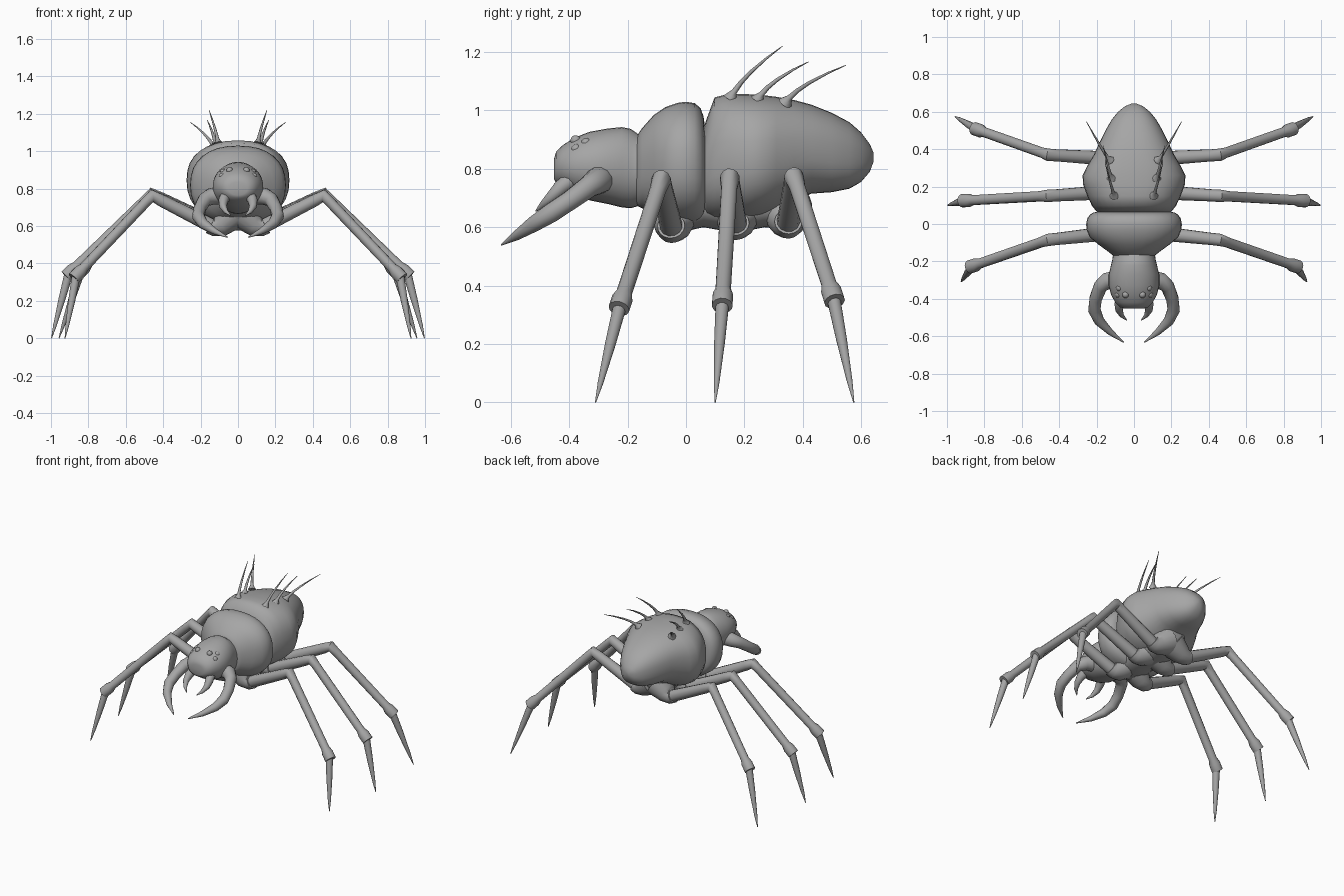
import bpy, bmesh, math
from mathutils import Vector

mat = bpy.data.materials.new("grey shell")
mat.diffuse_color = (0.38, 0.38, 0.38, 1)


def finish(name, bm, mirror=False, angle=40):
    """Turn a bmesh into a smooth-shaded object, optionally mirrored across x."""
    bmesh.ops.recalc_face_normals(bm, faces=bm.faces)
    me = bpy.data.meshes.new(name)
    bm.to_mesh(me)
    bm.free()
    me.materials.append(mat)
    ob = bpy.data.objects.new(name, me)
    bpy.context.collection.objects.link(ob)
    if mirror:
        ob.modifiers.new("Mirror", 'MIRROR')
    bpy.ops.object.select_all(action='DESELECT')
    ob.select_set(True)
    bpy.context.view_layer.objects.active = ob
    bpy.ops.object.shade_smooth_by_angle(angle=math.radians(angle))
    return ob


def bridge(bm, rings):
    """Skin a list of vertex-coordinate rings and cap both ends."""
    vs = [[bm.verts.new(p) for p in r] for r in rings]
    n = len(vs[0])
    for a, b in zip(vs, vs[1:]):
        for i in range(n):
            j = (i + 1) % n
            bm.faces.new((a[i], a[j], b[j], b[i]))
    bm.faces.new(vs[0])
    bm.faces.new(vs[-1])


def body(name, sections, power=2.4, n=32):
    """Loft rounded sections along y: (y, half width, top z, bottom z)."""
    bm = bmesh.new()
    e = 2 / power
    rings = []
    for y, w, zt, zb in sections:
        ring = []
        for i in range(n):
            t = 2 * math.pi * i / n
            c, s = math.cos(t), math.sin(t)
            ring.append((w * math.copysign(abs(c) ** e, c), y,
                         (zt + zb) / 2 + (zt - zb) / 2 * math.copysign(abs(s) ** e, s)))
        rings.append(ring)
    bridge(bm, rings)
    return finish(name, bm, angle=60)


def tube(bm, points, n=12):
    """Round tube through points (x, y, z, radius)."""
    ps = [Vector(p[:3]) for p in points]
    up = None
    rings = []
    for i, p in enumerate(ps):
        d = Vector()
        if i > 0:
            d += (p - ps[i - 1]).normalized()
        if i < len(ps) - 1:
            d += (ps[i + 1] - p).normalized()
        d.normalize()
        if up is None:
            up = d.orthogonal()
        up = (up - d * up.dot(d)).normalized()
        side = d.cross(up)
        rings.append([p + points[i][3] * (math.cos(2 * math.pi * k / n) * up
                      + math.sin(2 * math.pi * k / n) * side) for k in range(n)])
    bridge(bm, rings)


# abdomen
body("abdomen", [
    (0.060, 0.19, 0.94, 0.65), (0.072, 0.205, 0.975, 0.63), (0.098, 0.225, 1.045, 0.62),
    (0.15, 0.25, 1.058, 0.62), (0.21, 0.272, 1.056, 0.625), (0.26, 0.275, 1.053, 0.635),
    (0.31, 0.25, 1.047, 0.655), (0.37, 0.215, 1.036, 0.69), (0.43, 0.187, 1.02, 0.715),
    (0.50, 0.153, 0.992, 0.72), (0.56, 0.118, 0.96, 0.732), (0.60, 0.085, 0.925, 0.755),
    (0.63, 0.048, 0.885, 0.79), (0.643, 0.015, 0.855, 0.825)])

# thorax
body("thorax", [
    (-0.17, 0.11, 0.91, 0.675), (-0.15, 0.135, 0.94, 0.665), (-0.11, 0.19, 0.985, 0.64),
    (-0.07, 0.237, 1.012, 0.62), (-0.03, 0.254, 1.026, 0.61), (0.0, 0.256, 1.03, 0.61),
    (0.03, 0.25, 1.025, 0.61), (0.05, 0.235, 1.008, 0.62), (0.06, 0.22, 0.98, 0.63),
    (0.066, 0.195, 0.94, 0.65)], power=2.3)

# head
body("head", [
    (-0.452, 0.05, 0.835, 0.765), (-0.445, 0.075, 0.86, 0.75), (-0.42, 0.10, 0.883, 0.735),
    (-0.38, 0.122, 0.908, 0.71), (-0.33, 0.135, 0.927, 0.692), (-0.27, 0.135, 0.938, 0.68),
    (-0.22, 0.123, 0.943, 0.668), (-0.19, 0.116, 0.937, 0.665), (-0.165, 0.112, 0.92, 0.672),
    (-0.13, 0.115, 0.91, 0.68)], power=2.1)

# underside plate carrying the legs
body("breastplate", [
    (-0.14, 0.07, 0.75, 0.67), (-0.10, 0.10, 0.76, 0.62), (-0.05, 0.12, 0.76, 0.575),
    (0.06, 0.12, 0.76, 0.60), (0.17, 0.12, 0.76, 0.58), (0.27, 0.115, 0.76, 0.60),
    (0.35, 0.11, 0.76, 0.59), (0.39, 0.09, 0.76, 0.63), (0.42, 0.06, 0.76, 0.70)], power=2.2)

# legs: socket, upper leg, pointed foot
LEGS = [
    ("front", (0.14, -0.05, 0.60), (0.46, -0.085, 0.762), (0.865, -0.225, 0.335), (0.925, -0.31, 0.0)),
    ("middle", (0.14, 0.17, 0.61), (0.465, 0.15, 0.768), (0.905, 0.125, 0.345), (0.997, 0.10, 0.0)),
    ("rear", (0.14, 0.35, 0.615), (0.46, 0.37, 0.772), (0.84, 0.505, 0.36), (0.957, 0.575, 0.0)),
]
for name, hip, knee, ankle, tip in LEGS:
    hip, knee, ankle, tip = map(Vector, (hip, knee, ankle, tip))
    out = (knee - hip).normalized()

    # flared socket growing out of the body
    bm = bmesh.new()
    a, b = hip - out * 0.13, hip - out * 0.05
    tube(bm, [(a.x, a.y, 0.67, 0.09), (b.x, b.y, b.z + 0.03, 0.066),
              (*(hip - out * 0.01), 0.05), (*(hip + out * 0.01), 0.047)], 16)
    finish(name + "_leg_sockets", bm, True)

    bm = bmesh.new()
    down = (ankle - knee).normalized()
    tube(bm, [(*(hip - out * 0.03), 0.04), (*(knee - out * 0.05), 0.033),
              (*knee, 0.034), (*(knee + down * 0.05), 0.028),
              (*(ankle - down * 0.06), 0.027), (*(ankle - down * 0.03), 0.036),
              (*(ankle + down * 0.02), 0.036)])
    finish(name + "_upper_legs", bm, True, 50)

    bm = bmesh.new()
    tube(bm, [(*ankle, 0.024), (*ankle.lerp(tip, 0.4), 0.019),
              (*ankle.lerp(tip, 0.8), 0.010), (*tip, 0.002)])
    finish(name + "_feet", bm, True)

# large pincers
bm = bmesh.new()
tube(bm, [(0.09, -0.295, 0.765, 0.05), (0.145, -0.305, 0.757, 0.046), (0.18, -0.335, 0.738, 0.038),
          (0.205, -0.40, 0.69, 0.034), (0.212, -0.46, 0.65, 0.034), (0.185, -0.52, 0.612, 0.028),
          (0.125, -0.58, 0.572, 0.017), (0.055, -0.632, 0.54, 0.003)])
finish("large_pincers", bm, True, 60)

# small jaws
bm = bmesh.new()
tube(bm, [(0.065, -0.39, 0.765, 0.03), (0.078, -0.43, 0.735, 0.027), (0.08, -0.46, 0.705, 0.02),
          (0.065, -0.49, 0.678, 0.012), (0.038, -0.515, 0.655, 0.002)])
finish("small_jaws", bm, True, 60)

# eyes: three on each side
bm = bmesh.new()
for p in [(0.084, -0.376, 0.867), (0.045, -0.378, 0.897), (0.078, -0.342, 0.888)]:
    ret = bmesh.ops.create_uvsphere(bm, u_segments=14, v_segments=10, radius=0.018)
    bmesh.ops.translate(bm, verts=ret["verts"], vec=p)
finish("eyes", bm, True)

# back spines, curved and swollen at the root
SPINES = [
    ("front", (0.105, 0.152, 1.04), (0.155, 0.33, 1.22)),
    ("middle", (0.12, 0.245, 1.035), (0.165, 0.42, 1.167)),
    ("rear", (0.13, 0.34, 1.025), (0.255, 0.548, 1.155)),
]
for name, root, tip in SPINES:
    root, tip = Vector(root), Vector(tip)
    bend = root.lerp(tip, 0.25) + Vector((0, -0.012, 0.03))
    pts = []
    for t, r in [(0, 0.026), (0.08, 0.018), (0.16, 0.010), (0.35, 0.008),
                 (0.55, 0.0065), (0.8, 0.004), (1, 0.0012)]:
        p = root * (1 - t) ** 2 + bend * 2 * t * (1 - t) + tip * t * t
        pts.append((*p, r))
    bm = bmesh.new()
    tube(bm, pts, 8)
    finish(name + "_back_spines", bm, True, 60)
